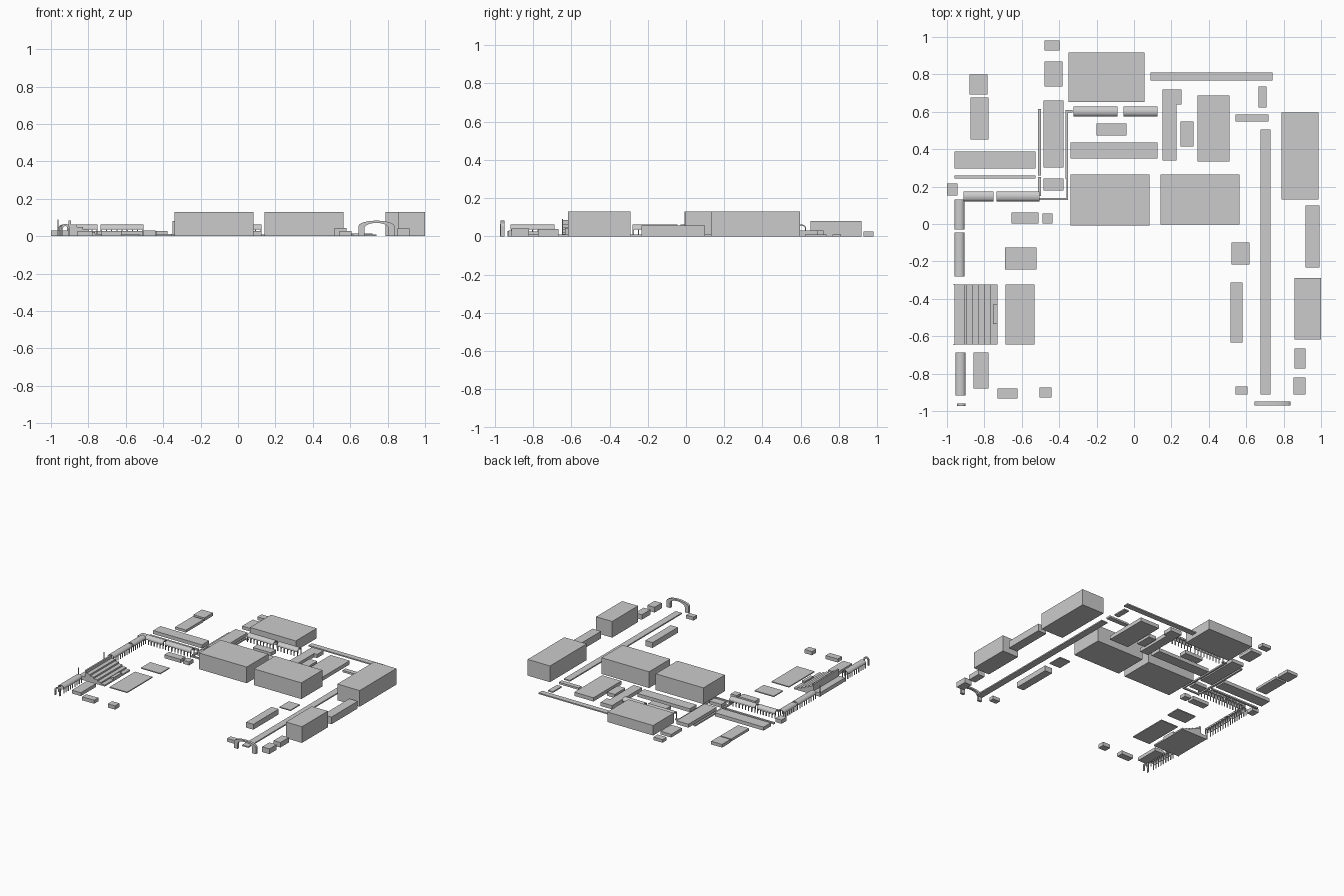
import bpy, math


def mesh(name, verts, faces):
    me = bpy.data.meshes.new(name)
    me.from_pydata(verts, [], faces)
    me.update()
    ob = bpy.data.objects.new(name, me)
    bpy.context.collection.objects.link(ob)
    return ob


BOX = [(0, 3, 2, 1), (4, 5, 6, 7), (0, 1, 5, 4), (1, 2, 6, 5), (2, 3, 7, 6), (3, 0, 4, 7)]


def boxes(name, items):
    """One object from several boxes (x0, x1, y0, y1, z0, z1)."""
    v, f = [], []
    for x0, x1, y0, y1, z0, z1 in items:
        n = len(v)
        v += [(x, y, z) for z in (z0, z1) for x, y in ((x0, y0), (x1, y0), (x1, y1), (x0, y1))]
        f += [tuple(n + i for i in q) for q in BOX]
    return mesh(name, v, f)


def block(name, x0, x1, y0, y1, h):
    return boxes(name, [(x0, x1, y0, y1, 0, h)])


def extrude(name, profile, a, b, axis):
    """Extrude a (u, z) profile from a to b along x or y."""
    n = len(profile)
    v = [(t, u, z) if axis == 'x' else (u, t, z) for t in (a, b) for u, z in profile]
    f = [tuple(range(n)), tuple(reversed(range(n, 2 * n)))]
    f += [(i, i + n, (i + 1) % n + n, (i + 1) % n) for i in range(n)]
    ob = mesh(name, v, f)
    bpy.context.view_layer.objects.active = ob
    ob.select_set(True)
    bpy.ops.object.mode_set(mode='EDIT')
    bpy.ops.mesh.select_all(action='SELECT')
    bpy.ops.mesh.normals_make_consistent(inside=False)
    bpy.ops.object.mode_set(mode='OBJECT')
    ob.select_set(False)
    return ob


def arc(c, r, base, rise, n):
    return [(c - r * math.cos(math.pi * i / n), base + rise * math.sin(math.pi * i / n)) for i in range(n + 1)]


def walkway(name, a, b, c, axis):
    """Vaulted roof on two rows of columns, centred on c."""
    r = 0.027
    extrude(name + "_roof", arc(c, r, 0.042, 0.021, 12) + arc(c, r - 0.005, 0.042, 0.014, 12)[::-1], a, b, axis)
    parts = []

    def add(t0, t1, u0, u1, z0, z1):
        parts.append((t0, t1, u0, u1, z0, z1) if axis == 'x' else (u0, u1, t0, t1, z0, z1))
    n = max(2, round((b - a) / 0.028))
    for s in (-1, 1):
        u = c + s * (r - 0.004)
        for i in range(n + 1):
            t = a + 0.004 + (b - a - 0.008) * i / n
            add(t - 0.003, t + 0.003, u - 0.003, u + 0.003, 0, 0.044)
        add(a, b, u - 0.003, u + 0.003, 0.036, 0.043)
    boxes(name + "_columns", parts)


# Tall halls
for i, d in enumerate([
    (-0.34, 0.083, -0.008, 0.265, 0.13), (0.142, 0.564, -0.003, 0.265, 0.13),
    (0.789, 0.987, 0.131, 0.596, 0.13), (0.858, 1.0, -0.618, -0.29, 0.13),
    (-0.35, 0.056, 0.652, 0.917, 0.08), (0.917, 0.992, -0.233, 0.10, 0.058)]):
    block(f"hall_{i}", *d)

# Low buildings
for i, d in enumerate([
    (-0.478, -0.398, 0.928, 0.98, 0.025), (-0.478, -0.382, 0.735, 0.87, 0.025),
    (-0.88, -0.783, 0.692, 0.80, 0.025), (-0.874, -0.778, 0.452, 0.676, 0.02),
    (0.858, 0.917, -0.773, -0.666, 0.04), (0.853, 0.917, -0.912, -0.82, 0.042),
    (0.543, 0.607, -0.912, -0.87, 0.027), (0.516, 0.58, -0.634, -0.313, 0.043),
    (-0.34, 0.126, 0.35, 0.436, 0.027), (-0.2, -0.04, 0.473, 0.537, 0.028),
    (0.34, 0.51, 0.334, 0.687, 0.03), (0.249, 0.318, 0.414, 0.548, 0.028),
    (-0.484, -0.377, 0.302, 0.66, 0.028), (-0.484, -0.377, 0.179, 0.243, 0.027),
    (-0.489, -0.436, 0.003, 0.056, 0.028), (-0.655, -0.51, 0.003, 0.061, 0.028),
    (-0.96, -0.527, 0.297, 0.388, 0.028), (-1.0, -0.944, 0.152, 0.217, 0.03),
    (-0.858, -0.778, -0.88, -0.687, 0.027), (-0.73, -0.623, -0.933, -0.88, 0.028),
    (-0.505, -0.44, -0.928, -0.874, 0.03)]):
    block(f"low_building_{i}", *d)

# L-shaped building
mesh("corner_building",
     [(x, y, z) for z in (0, 0.03) for x, y in
      ((0.152, 0.34), (0.227, 0.34), (0.227, 0.639), (0.254, 0.639), (0.254, 0.72), (0.152, 0.72))],
     [(5, 4, 3, 2, 1, 0), (6, 7, 8, 9, 10, 11)] + [(i, (i + 1) % 6, (i + 1) % 6 + 6, i + 6) for i in range(6)])

# Flat paths, courts and planting strips
for i, d in enumerate([
    (0.088, 0.74, 0.767, 0.81, 0.01), (0.666, 0.709, 0.623, 0.735, 0.01),
    (0.543, 0.719, 0.548, 0.585, 0.015), (0.676, 0.73, -0.912, 0.505, 0.01),
    (0.521, 0.618, -0.217, -0.1, 0.008), (-0.687, -0.532, -0.645, -0.324, 0.008),
    (-0.69, -0.52, -0.243, -0.126, 0.008), (-0.96, -0.527, 0.243, 0.259, 0.012)]):
    block(f"paving_{i}", *d)
boxes("narrow_walls", [
    (-0.513, -0.497, 0.26, 0.615, 0, 0.012), (-0.513, -0.497, 0.15, 0.25, 0, 0.012),
    (-0.365, -0.352, 0.24, 0.61, 0, 0.012), (-0.352, -0.33, 0.595, 0.61, 0, 0.012),
    (-0.362, -0.352, 0.14, 0.24, 0, 0.012), (-0.505, -0.352, 0.128, 0.14, 0, 0.012)])

# Covered walkways
for i, d in enumerate([
    (-0.324, -0.088, 0.601, 'x'), (-0.056, 0.126, 0.601, 'x'),
    (-0.912, -0.75, 0.148, 'x'), (-0.735, -0.505, 0.148, 'x'),
    (-0.03, 0.131, -0.933, 'y'), (-0.28, -0.045, -0.933, 'y'), (-0.917, -0.687, -0.928, 'y')]):
    walkway(f"walkway_{i}", *d)

# Grandstand: stepped seating, back wall, front podium and two poles
steps = [(-0.96, 0), (-0.96, 0.03), (-0.905, 0.03), (-0.905, 0.085), (-0.892, 0.085)]
z, x = 0.062, -0.892
for k in range(4):
    steps += [(x, z), (x + 0.032, z)]
    x, z = x + 0.032, z - 0.013
steps += [(-0.764, 0.012), (-0.73, 0.012), (-0.73, 0)]
extrude("grandstand", steps, -0.645, -0.324, 'y')
boxes("podium", [(-0.755, -0.73, -0.535, -0.43, 0.01, 0.028)])
for y in (-0.645, -0.324):
    bpy.ops.mesh.primitive_cylinder_add(vertices=8, radius=0.003, depth=0.09, location=(-0.963, y, 0.045))
    bpy.context.object.name = "flag_pole"


# Entrance arches
def gate(name, x0, x1, y0, y1, h, t):
    c, r = (x0 + x1) / 2, (x1 - x0) / 2
    s, rise = h * 0.65, h * 0.35
    outer = [(x0, 0)] + arc(c, r, s, rise, 12) + [(x1, 0)]
    inner = [(x0 + t, 0)] + arc(c, r - t, s - 0.012, rise, 12) + [(x1 - t, 0)]
    extrude(name, outer + inner[::-1], y0, y1, 'y')


gate("main_gate", 0.644, 0.837, -0.97, -0.95, 0.083, 0.032)
gate("side_gate", -0.946, -0.9, -0.972, -0.96, 0.066, 0.008)
